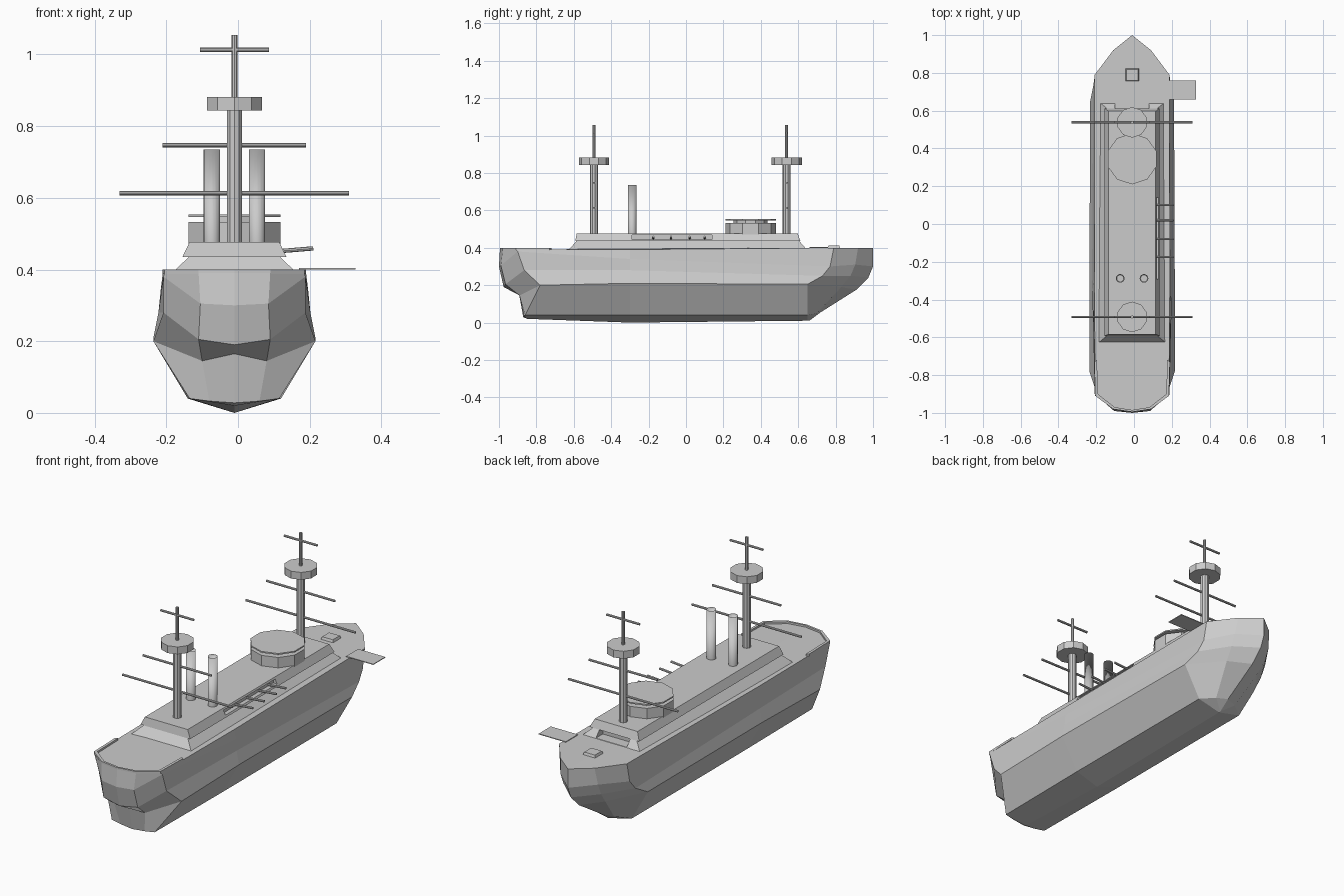
import bpy, bmesh, math
from mathutils import Vector, Matrix

if "Cube" in bpy.data.objects:
    bpy.data.objects.remove(bpy.data.objects["Cube"])

CX = -0.01  # ship centreline


def make(name, bm, loc=(0, 0, 0)):
    bmesh.ops.remove_doubles(bm, verts=bm.verts, dist=1e-5)
    bmesh.ops.recalc_face_normals(bm, faces=bm.faces)
    me = bpy.data.meshes.new(name)
    bm.to_mesh(me)
    bm.free()
    ob = bpy.data.objects.new(name, me)
    ob.location = loc
    bpy.context.collection.objects.link(ob)
    return ob


def frustum(name, x0, x1, y0, y1, z0, z1, dx=0, dya=0, dyf=0):
    """Box whose top is pulled in by dx at the sides, dya aft, dyf forward."""
    bm = bmesh.new()
    low = [(x0, y0), (x1, y0), (x1, y1), (x0, y1)]
    top = [(x0 + dx, y0 + dya), (x1 - dx, y0 + dya), (x1 - dx, y1 - dyf), (x0 + dx, y1 - dyf)]
    a = [bm.verts.new((*p, z0)) for p in low]
    b = [bm.verts.new((*p, z1)) for p in top]
    bm.faces.new(a)
    bm.faces.new(b)
    for i in range(4):
        j = (i + 1) % 4
        bm.faces.new((a[i], a[j], b[j], b[i]))
    return make(name, bm)


def rod(name, p, q, r, sides=8, smooth=False, hollow=0):
    """Cylinder from p to q, optionally with a sunken top."""
    p, q = Vector(p), Vector(q)
    d = q - p
    bm = bmesh.new()
    bmesh.ops.create_cone(bm, cap_ends=True, segments=sides, radius1=r, radius2=r, depth=d.length)
    if hollow:
        top = max(bm.faces, key=lambda f: f.calc_center_median().z)
        bmesh.ops.inset_individual(bm, faces=[top], thickness=r * 0.2)
        bmesh.ops.translate(bm, verts=top.verts, vec=(0, 0, -hollow))
    if smooth:
        for f in bm.faces:
            f.smooth = len(f.verts) == 4
    rot = d.to_track_quat('Z', 'Y').to_matrix().to_4x4()
    bmesh.ops.transform(bm, matrix=Matrix.Translation((p + q) / 2) @ rot, verts=bm.verts)
    return make(name, bm)


def cut(ob, name, *box):
    c = frustum(name, *box)
    c.hide_render = True
    c.hide_set(True)
    m = ob.modifiers.new("cut", 'BOOLEAN')
    m.operation, m.object, m.solver = 'DIFFERENCE', c, 'EXACT'


# Hull: half waterlines from keel up to deck, each running stem to stern
lines = [
    [(0, .66, .01), (0, .66, .01), (0, .65, .01), (0, -.3, 0), (0, -.85, .02), (0, -.86, .025), (0, -.86, .025)],
    [(0, .72, .055), (.06, .70, .05), (.13, .65, .04), (.13, -.3, .04), (.125, -.86, .04), (.07, -.865, .033), (0, -.87, .028)],
    [(0, .91, .175), (.1, .83, .19), (.222, .65, .205), (.226, -.3, .21), (.226, -.78, .2), (.09, -.89, .145), (0, -.895, .165)],
    [(0, .975, .24), (.11, .88, .25), (.206, .73, .25), (.212, -.3, .28), (.198, -.865, .28), (.1, -.965, .205), (0, -.975, .19)],
    [(0, 1, .3), (.11, .905, .31), (.2, .77, .3), (.206, -.3, .34), (.198, -.9, .38), (.095, -.99, .305), (0, -1, .3)],
    [(0, 1, .4), (.1, .92, .4), (.198, .79, .4), (.2, -.3, .39), (.195, -.91, .39), (.1, -.98, .39), (0, -.995, .39)],
]
bm = bmesh.new()
grid = [[bm.verts.new(p) for p in row] for row in lines]
for a, b in zip(grid, grid[1:]):
    for i in range(len(a) - 1):
        bm.faces.new((a[i], a[i + 1], b[i + 1], b[i]))
bm.faces.new(grid[-1])
hull = make("hull", bm, (CX, 0, 0))
m = hull.modifiers.new("mirror", 'MIRROR')
m.use_clip = True

# Low bulwark around the stern deck
path = [(.2, -.73), (.195, -.91), (.1, -.98), (0, -.995)]
bm = bmesh.new()
rows = []
for k, z in ((1, .388), (1, .4), (.93, .4), (.93, .388)):
    rows.append([bm.verts.new((x * k, y + (1 - k) * .15, z)) for x, y in path])
for i in range(4):
    a, b = rows[i], rows[(i + 1) % 4]
    for j in range(3):
        bm.faces.new((a[j], a[j + 1], b[j + 1], b[j]))
bm.faces.new([r[0] for r in rows])
rail = make("stern_bulwark", bm, (CX, 0, 0))
rail.modifiers.new("mirror", 'MIRROR')

# Two-tier deckhouse with a bow doorway and a gun gallery on the right side
lower = frustum("lower_deckhouse", CX - .18, CX + .18, -.63, .65, .385, .437, .055, .045, .045)
cut(lower, "doorway_cutter", CX - .09, CX + .09, .58, .7, .4, .433)
upper = frustum("upper_deckhouse", CX - .145, CX + .145, -.592, .612, .435, .477, .02, .008, .015)
cut(upper, "gallery_cutter", .108, .2, -.29, .14, .445, .468)
for i, y in enumerate((-.175, -.08, .02, .1)):
    rod(f"side_gun_{i}", (.1, y, .45), (.21, y, .459), .006)

# Bow hatch and side landing platform
frustum("bow_hatch", CX - .037, CX + .037, .755, .825, .395, .412, .006, .006, .006)
frustum("landing_platform", .17, .328, .66, .76, .4, .404)

# Turret with raised lid
for name, r, z0, z1 in (("turret_base", .135, .47, .532), ("turret_neck", .09, .53, .547),
                        ("turret_lid", .135, .546, .553)):
    rod(name, (CX, .345, z0), (CX, .345, z1), r, 10)

# Twin funnels
for side in (-1, 1):
    rod(f"funnel_{side}", (CX + side * .063, -.288, .47), (CX + side * .063, -.288, .735),
        .023, 16, True, .03)

# Masts with fighting tops and yards
for tag, y in (("aft", -.492), ("fore", .538)):
    rod(f"{tag}_mast", (CX, y, .47), (CX, y, .85), .022, 10)
    rod(f"{tag}_fighting_top", (CX, y, .843), (CX, y, .882), .081, 10)
    rod(f"{tag}_topmast", (CX, y, .88), (CX, y, 1.055), .008)
    for i, (z, h) in enumerate(((.613, .32), (.747, .2), (1.013, .096))):
        rod(f"{tag}_yard_{i}", (CX - h, y, z), (CX + h, y, z), .006)
